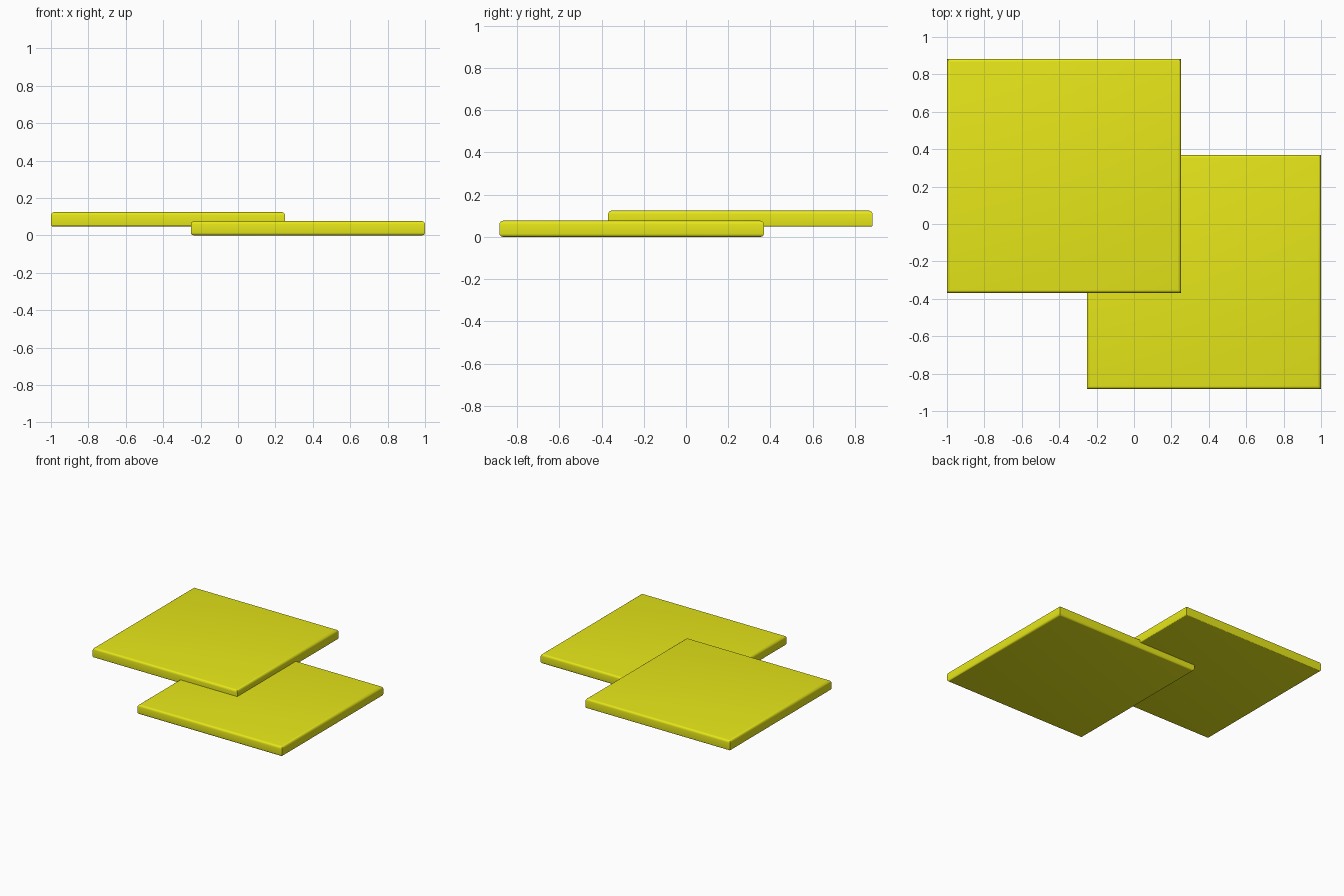
import bpy, bmesh
from mathutils import Matrix, Vector

if "Cube" in bpy.data.objects:
    bpy.data.objects.remove(bpy.data.objects["Cube"])

mat = bpy.data.materials.new("yellow")
mat.diffuse_color = (0.8, 0.8, 0.01, 1)
mat.use_nodes = True
mat.node_tree.nodes["Principled BSDF"].inputs["Base Color"].default_value = mat.diffuse_color


# Square slab with rounded top and bottom rims and sharp upright corners
def slab(name, center, size, top_round, bottom_round):
    bm = bmesh.new()
    bmesh.ops.create_cube(bm, size=1, matrix=Matrix.Diagonal((*size, 1)))
    for sign, radius in ((1, top_round), (-1, bottom_round)):
        rim = [e for e in bm.edges
               if all(abs(v.co.z - sign * size[2] / 2) < 1e-5 for v in e.verts)]
        bmesh.ops.bevel(bm, geom=rim, offset=radius, segments=4,
                        profile=0.5, affect='EDGES')
    bmesh.ops.translate(bm, verts=bm.verts, vec=Vector(center))
    mesh = bpy.data.meshes.new(name)
    bm.to_mesh(mesh)
    bm.free()
    obj = bpy.data.objects.new(name, mesh)
    bpy.context.collection.objects.link(obj)
    mesh.materials.append(mat)
    bpy.ops.object.select_all(action='DESELECT')
    obj.select_set(True)
    bpy.context.view_layer.objects.active = obj
    bpy.ops.object.shade_smooth_by_angle()


# Two overlapping slabs, offset diagonally
slab("lower_slab", (0.374, -0.257, 0.038), (1.252, 1.252, 0.076), 0.018, 0.015)
slab("upper_slab", (-0.374, 0.257, 0.086), (1.252, 1.252, 0.076), 0.018, 0.008)
